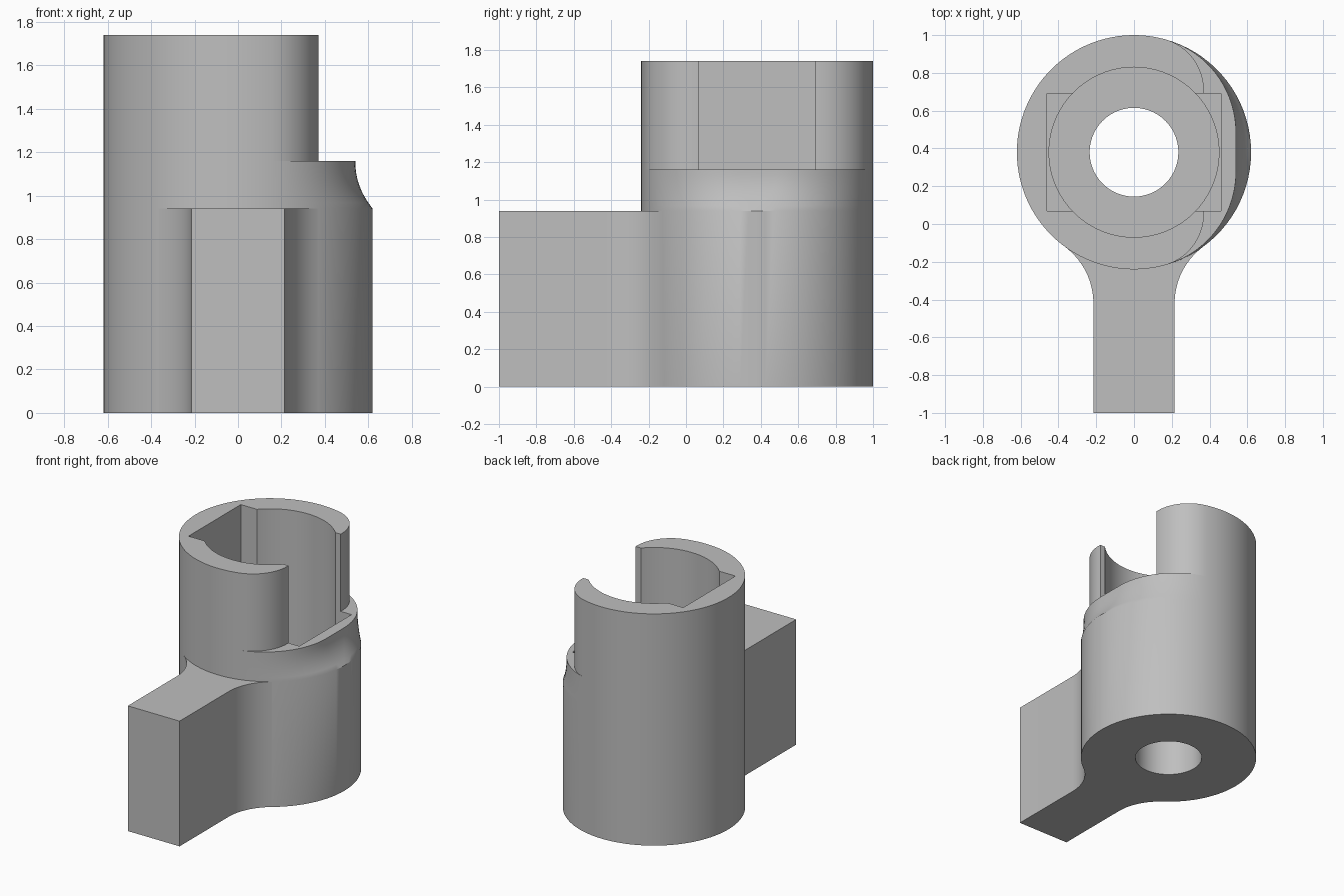
import bpy, bmesh
from math import sin, cos, pi, radians, sqrt
from mathutils import Vector

cube = bpy.data.objects.get("Cube")
if cube:
    bpy.data.objects.remove(cube, do_unlink=True)

# Main dimensions
CY, R = 0.38, 0.62           # barrel centre and radius
H, STEP, ARM_H = 1.74, 1.16, 0.94
BORE, POCKET = 0.235, 0.45
ARM_W, ARM_END = 0.215, -0.42
TANGENT = radians(75)        # where the flattened side leaves the round

grey = bpy.data.materials.new("plain_grey")
grey.use_nodes = True
colour = (0.52, 0.52, 0.52, 1)
grey.diffuse_color = colour
grey.node_tree.nodes["Principled BSDF"].inputs["Base Color"].default_value = colour


def arc(cx, cy, r, a0, a1, n):
    return [(cx + r * cos(a0 + (a1 - a0) * i / n),
             cy + r * sin(a0 + (a1 - a0) * i / n)) for i in range(n + 1)]


def loft(name, sections):
    """Skin a stack of (z, outline) sections and cap both ends."""
    bm = bmesh.new()
    rings = [[bm.verts.new((x, y, z)) for x, y in pts] for z, pts in sections]
    n = len(rings[0])
    for low, high in zip(rings, rings[1:]):
        for i in range(n):
            j = (i + 1) % n
            bm.faces.new((low[i], low[j], high[j], high[i]))
    bm.faces.new(rings[0][::-1])
    bm.faces.new(rings[-1])
    bmesh.ops.remove_doubles(bm, verts=bm.verts, dist=1e-5)
    bmesh.ops.recalc_face_normals(bm, faces=bm.faces)
    mesh = bpy.data.meshes.new(name)
    bm.to_mesh(mesh)
    bm.free()
    mesh.materials.append(grey)
    obj = bpy.data.objects.new(name, mesh)
    bpy.context.collection.objects.link(obj)
    return obj


def prism(name, pts, z0, z1):
    return loft(name, [(z0, pts), (z1, pts)])


def activate(obj):
    bpy.ops.object.select_all(action='DESELECT')
    obj.select_set(True)
    bpy.context.view_layer.objects.active = obj


def cut(obj, cutter):
    cutter.hide_render = True
    mod = obj.modifiers.new("cut", 'BOOLEAN')
    mod.operation, mod.solver, mod.object = 'DIFFERENCE', 'EXACT', cutter
    activate(obj)
    bpy.ops.object.modifier_apply(modifier=mod.name)
    bpy.data.objects.remove(cutter, do_unlink=True)


def flattened_round(x_max):
    """Circle whose +x side is flattened at x_max through tangent corner arcs."""
    t = (R - x_max) / (1 - cos(TANGENT))
    cx, cy, r = t * cos(TANGENT), t * sin(TANGENT), R - t
    upper = arc(cx, CY + cy, r, 0, TANGENT, 18)
    back = arc(0, CY, R, TANGENT, 2 * pi - TANGENT, 64)
    lower = arc(cx, CY - cy, r, -TANGENT, 0, 18)
    return upper + back[1:-1] + lower


# Barrel: round base, scooped shoulder, then the thinner open collar
sections = [(0, flattened_round(R - 1e-4))]
for i in range(9):
    u = i / 8
    x = R - 1e-4 - 0.08 * (1 - (1 - u) ** 2.2)
    sections.append((ARM_H + (STEP - ARM_H) * u, flattened_round(x)))
sections += [(STEP, flattened_round(0.37)), (H, flattened_round(0.37))]
barrel = loft("barrel", sections)

# Bore, round pocket and rectangular slot that opens the collar on one side
cut(barrel, prism("pocket_cutter", arc(0, CY, POCKET, 0, 2 * pi, 72)[:-1], 0.47, 2))
cut(barrel, prism("slot_cutter", [(-0.46, 0.07), (0.46, 0.07), (0.46, 0.69), (-0.46, 0.69)], 0.58, 2))
cut(barrel, prism("bore_cutter", arc(0, CY, BORE, 0, 2 * pi, 56)[:-1], -0.2, 1))

# Arm, flared into the barrel by tangent fillets
d = CY - ARM_END
f = (ARM_W ** 2 + d ** 2 - R ** 2) / (2 * (R - ARM_W))
centre = Vector((ARM_W + f, ARM_END))
sweep = Vector((1, 0)).angle(Vector((centre.x, d)))
right = [(ARM_W, -1)] + arc(centre.x, centre.y, f, pi, pi - sweep, 14)
arm = prism("arm", right + [(-x, y) for x, y in reversed(right)], 0, ARM_H)

for obj in (barrel, arm):
    activate(obj)
    bpy.ops.object.shade_smooth_by_angle(angle=radians(30))
